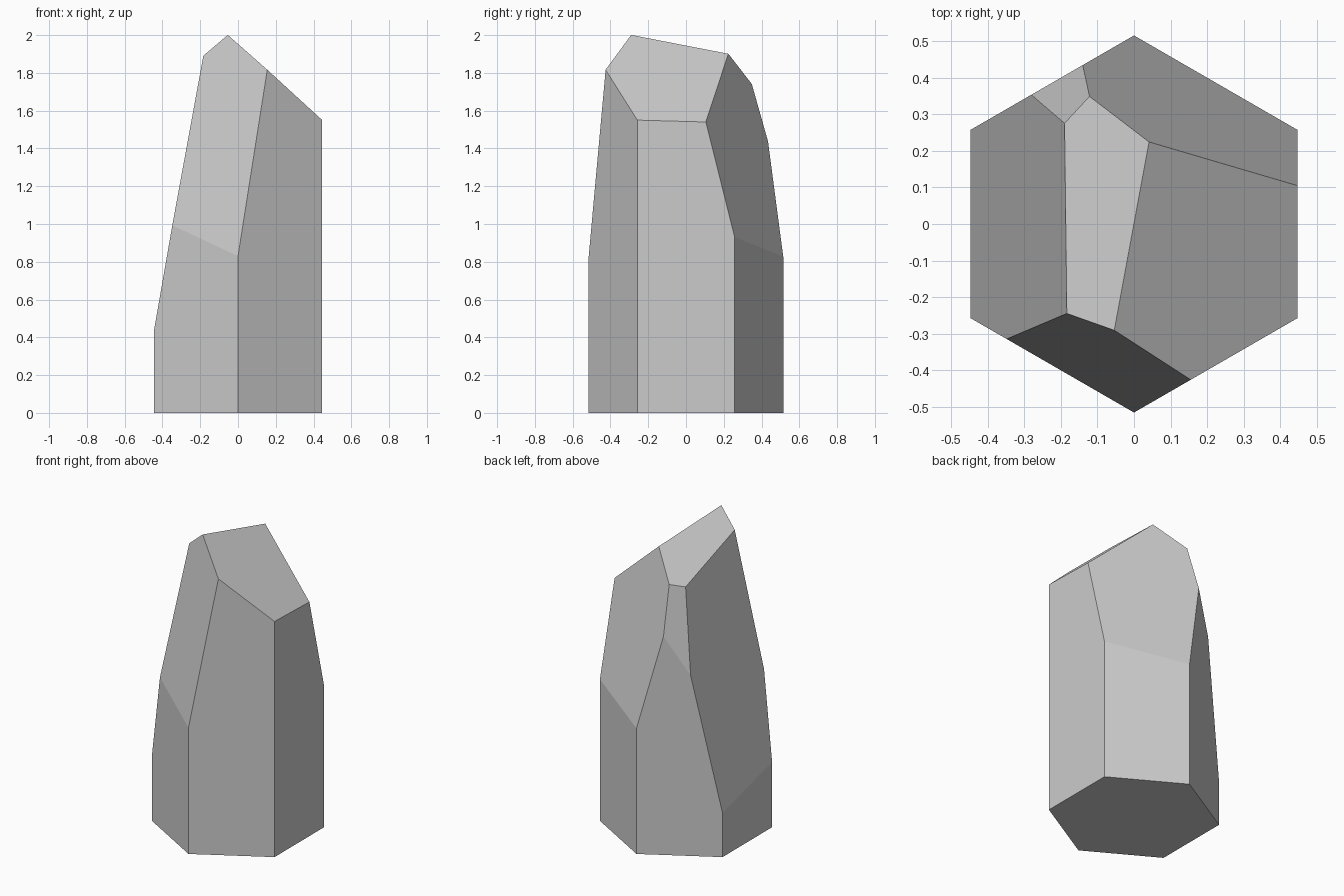
import bpy, bmesh
from math import sin, cos, pi
from mathutils import Vector

if "Cube" in bpy.data.objects:
    bpy.data.objects.remove(bpy.data.objects["Cube"])

RADIUS = 0.515

# Hexagonal column with a corner pointing to the front
bm = bmesh.new()
ring = [bm.verts.new((RADIUS * sin(i * pi / 3), RADIUS * cos(i * pi / 3), 0)) for i in range(6)]
base = bm.faces.new(ring)
ext = bmesh.ops.extrude_face_region(bm, geom=[base], use_keep_orig=True)
top = [v for v in ext["geom"] if isinstance(v, bmesh.types.BMVert)]
bmesh.ops.translate(bm, verts=top, vec=(0, 0, 3))
bmesh.ops.recalc_face_normals(bm, faces=bm.faces)


def cut_facet(point, slope_x, slope_y):
    """Slice off everything above a sloping plane and close the cut."""
    res = bmesh.ops.bisect_plane(
        bm, geom=bm.verts[:] + bm.edges[:] + bm.faces[:], dist=1e-5,
        plane_co=Vector(point), plane_no=Vector((-slope_x, -slope_y, 1)).normalized(),
        clear_outer=True)
    edges = [e for e in res["geom_cut"] if isinstance(e, bmesh.types.BMEdge)]
    bmesh.ops.contextual_create(bm, geom=edges)


peak = (-0.055, -0.29, 2.0)
cut_facet(peak, 0.732, -0.329)                      # small top facet
cut_facet((0.446, -0.258, 1.55), -0.90, -0.0275)    # right shoulder
cut_facet(peak, 2.951, 5.923)                       # steep front left
cut_facet((-0.446, -0.258, 0.43), 5.58, -0.271)     # steep left
cut_facet((0.04, 0.225, 1.90), -2.066, -3.99)       # steep back right
cut_facet((-0.28, 0.353, 1.19), 3.397, -2.81)       # narrow back left

bmesh.ops.recalc_face_normals(bm, faces=bm.faces)
mesh = bpy.data.meshes.new("crystal")
bm.to_mesh(mesh)
bm.free()
bpy.context.collection.objects.link(bpy.data.objects.new("crystal", mesh))
